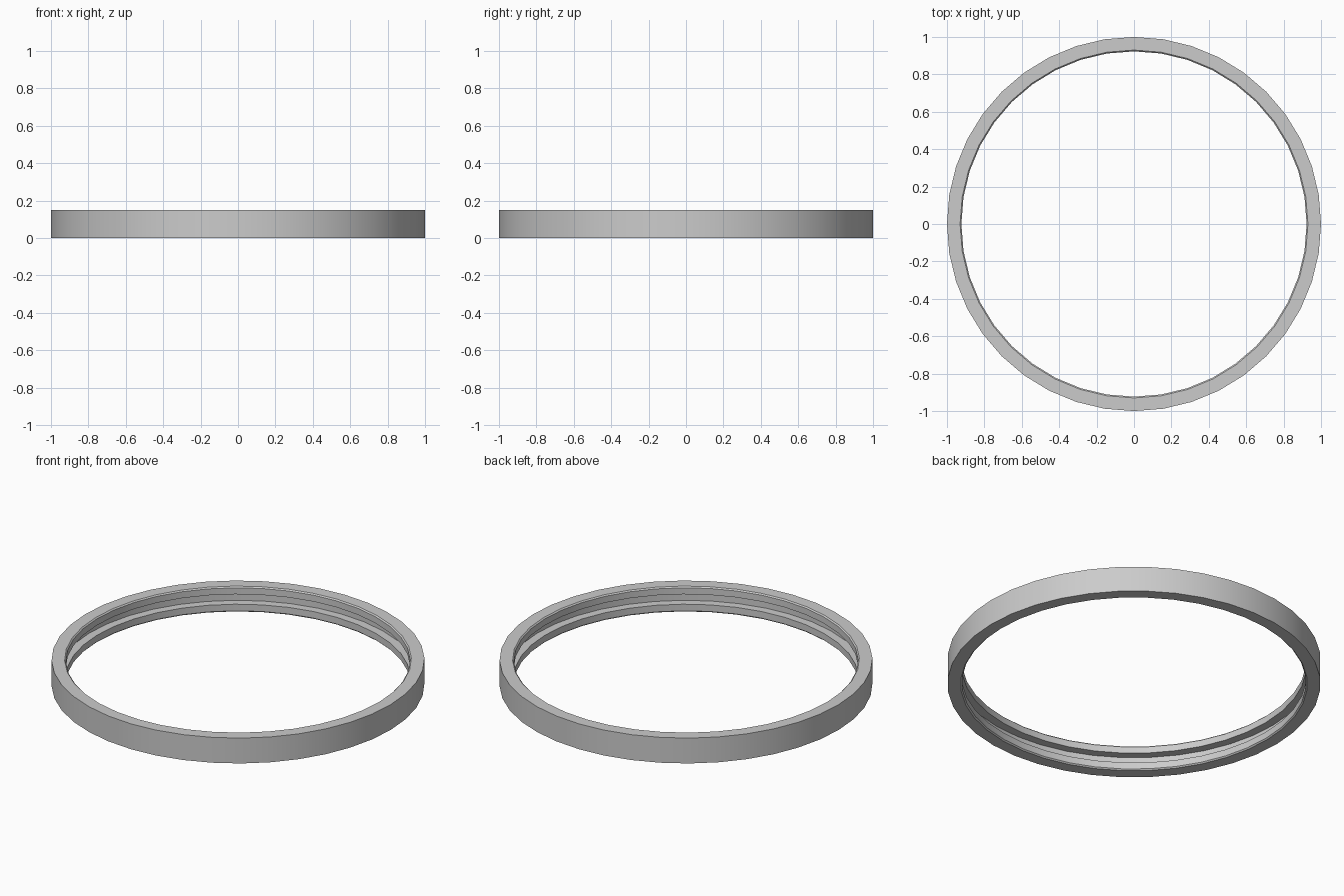
import bpy, bmesh, math

if "Cube" in bpy.data.objects:
    bpy.data.objects.remove(bpy.data.objects["Cube"])

SIDES = 40
H = 0.15

# Closed cross-section (radius, height): flat outer wall, chamfered inner lips, inner groove
profile = [
    (1.0, 0.0), (1.0, H),
    (0.93, H), (0.923, H - 0.007),
    (0.923, 0.105), (0.972, 0.105),
    (0.972, 0.046), (0.923, 0.046),
    (0.923, 0.007), (0.93, 0.0),
]

# Spin the section into a ring
bm = bmesh.new()
loops = []
for i in range(SIDES):
    a = 2 * math.pi * i / SIDES
    loops.append([bm.verts.new((r * math.cos(a), r * math.sin(a), z)) for r, z in profile])
n = len(profile)
for i in range(SIDES):
    a, b = loops[i], loops[(i + 1) % SIDES]
    for j in range(n):
        k = (j + 1) % n
        bm.faces.new((a[j], b[j], b[k], a[k]))
bmesh.ops.recalc_face_normals(bm, faces=bm.faces)

mesh = bpy.data.meshes.new("grooved_ring")
bm.to_mesh(mesh)
bm.free()
ring = bpy.data.objects.new("grooved_ring", mesh)
bpy.context.collection.objects.link(ring)

# Smooth around the band, sharp at the profile corners
bpy.context.view_layer.objects.active = ring
ring.select_set(True)
bpy.ops.object.shade_smooth_by_angle(angle=math.radians(30))
